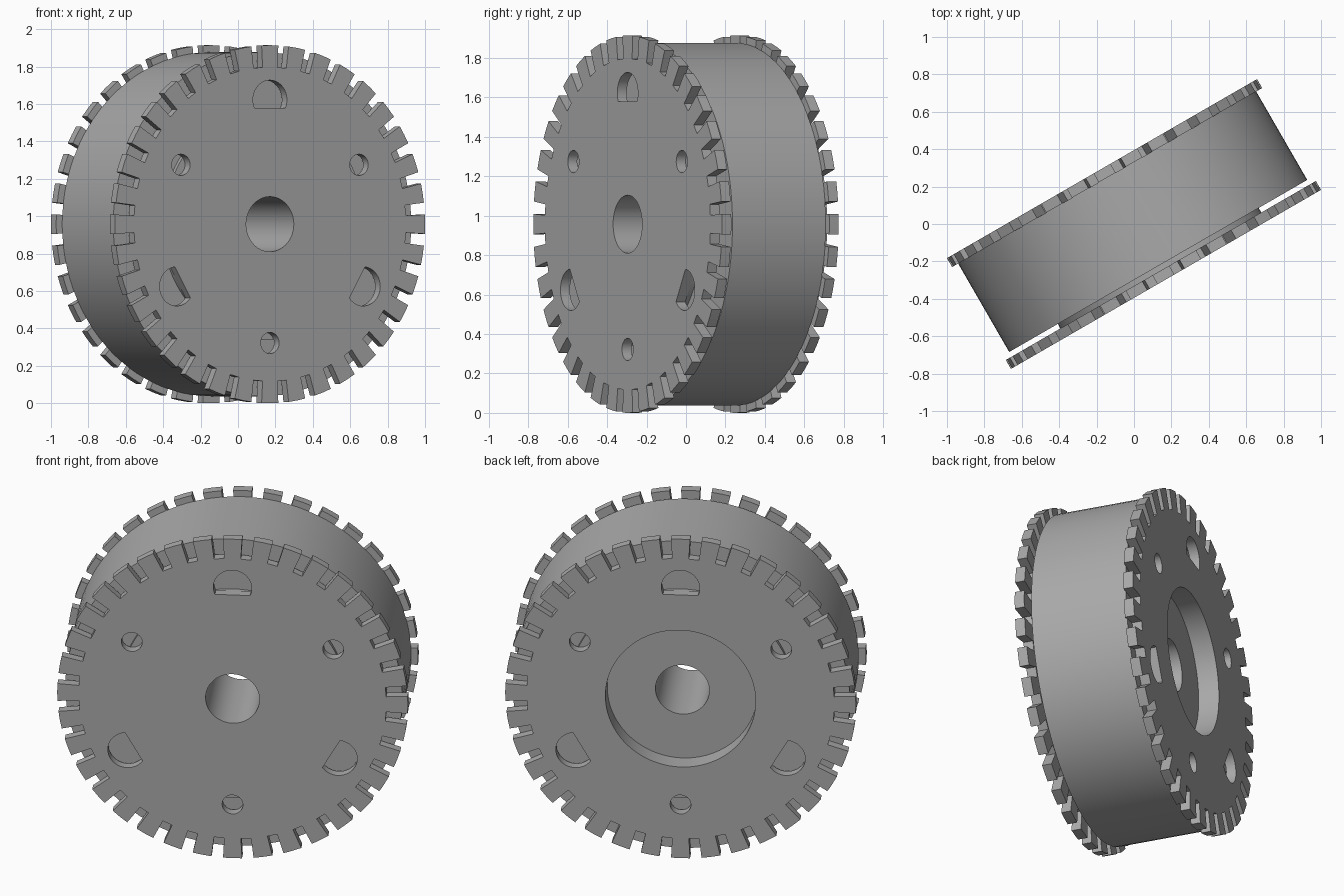
import bpy, bmesh, math
from math import cos, sin, pi, radians
from mathutils import Matrix

if "Cube" in bpy.data.objects:
    bpy.data.objects.remove(bpy.data.objects["Cube"])

R_TOOTH, R_ROOT, R_DRUM, R_HUB = 0.957, 0.84, 0.92, 0.62
R_BORE, R_RECESS = 0.147, 0.41
HALF, PLATE, GAP = 0.342, 0.055, 0.028
TEETH = 36

# Wheel frame: local z is the axle, local y points up
a = radians(30)
FRAME = Matrix(((cos(a), 0, sin(a), 0), (sin(a), 0, -cos(a), 0),
                (0, 1, 0, R_TOOTH), (0, 0, 0, 1)))

grey = bpy.data.materials.new("plain grey")
grey.use_nodes = True
grey.diffuse_color = (0.4, 0.4, 0.4, 1)
grey.node_tree.nodes["Principled BSDF"].inputs["Base Color"].default_value = (0.4, 0.4, 0.4, 1)


def polar(r, t):
    return r * cos(t), r * sin(t)


def prism(bm, outline, z0, z1):
    """Extrude a flat outline between two heights."""
    low = bm.faces.new([bm.verts.new((x, y, z0)) for x, y in outline])
    up = bmesh.ops.extrude_face_region(bm, geom=[low])["geom"]
    bmesh.ops.translate(bm, vec=(0, 0, z1 - z0),
                        verts=[v for v in up if isinstance(v, bmesh.types.BMVert)])


def make(name, bm):
    bmesh.ops.recalc_face_normals(bm, faces=bm.faces)
    mesh = bpy.data.meshes.new(name)
    bm.to_mesh(mesh)
    bm.free()
    mesh.materials.append(grey)
    ob = bpy.data.objects.new(name, mesh)
    ob.matrix_world = FRAME
    bpy.context.collection.objects.link(ob)
    return ob


def smooth(ob):
    bpy.ops.object.select_all(action="DESELECT")
    ob.select_set(True)
    bpy.context.view_layer.objects.active = ob
    bpy.ops.object.shade_smooth_by_angle(angle=radians(25))


def circle(r, n, cx=0, cy=0):
    return [(cx + r * cos(2 * pi * i / n), cy + r * sin(2 * pi * i / n)) for i in range(n)]


def toothed_outline():
    pts, step = [], 2 * pi / TEETH
    for i in range(TEETH):
        t = pi / 2 + i * step
        half = step * 0.31
        pts += [polar(R_ROOT, t - half), polar(R_TOOTH, t - half), polar(R_TOOTH, t),
                polar(R_TOOTH, t + half), polar(R_ROOT, t + half)]
    return pts


def d_hole(angle):
    """Round window with a flat side facing the axle."""
    r, centre, flat = 0.105, 0.665, 0.622
    lim = math.acos((flat - centre) / r)
    pts = []
    for i in range(25):
        x, y = polar(r, -lim + 2 * lim * i / 24)
        x += centre
        pts.append((x * cos(angle) - y * sin(angle), x * sin(angle) + y * cos(angle)))
    return pts


def toothed_plate(name, z0, z1, centre_radius):
    bm = bmesh.new()
    prism(bm, toothed_outline(), z0, z1)
    plate = make(name, bm)
    # Cutter: centre bore, three D windows, three small round holes
    bm = bmesh.new()
    holes = [circle(centre_radius, 96)]
    for k in range(3):
        holes.append(d_hole(pi / 2 + k * 2 * pi / 3))
        holes.append(circle(0.057, 24, *polar(0.635, pi / 6 + k * 2 * pi / 3)))
    for h in holes:
        prism(bm, h, z0 - 0.02, z1 + 0.02)
    cutter = make(name + "_cutter", bm)
    cutter.hide_render = True
    mod = plate.modifiers.new("holes", "BOOLEAN")
    mod.operation, mod.solver, mod.object = "DIFFERENCE", "EXACT", cutter
    bpy.context.view_layer.update()
    bpy.context.view_layer.objects.active = plate
    bpy.ops.object.modifier_apply(modifier="holes")
    bpy.data.objects.remove(cutter)
    smooth(plate)


# Toothed end plates
toothed_plate("front_toothed_plate", HALF - PLATE, HALF, R_BORE)
toothed_plate("rear_toothed_plate", -HALF, PLATE - HALF, R_RECESS)

# Drum with hub step, axle bore and rear recess, turned from one profile
f, b = HALF - PLATE, PLATE - HALF
profile = [(R_BORE, f), (R_HUB, f), (R_HUB, f - GAP), (R_DRUM, f - GAP), (R_DRUM, b),
           (0.8, b), (0.8, b + GAP), (R_HUB, b + GAP), (R_HUB, b),
           (R_RECESS, b), (R_RECESS, -0.225), (R_BORE, -0.225)]
bm = bmesh.new()
N = 96
rings = [[bm.verts.new((*polar(r, 2 * pi * i / N), z)) for i in range(N)] for r, z in profile]
for p, q in zip(rings, rings[1:] + rings[:1]):
    for i in range(N):
        j = (i + 1) % N
        bm.faces.new((p[i], p[j], q[j], q[i]))
smooth(make("drum", bm))
